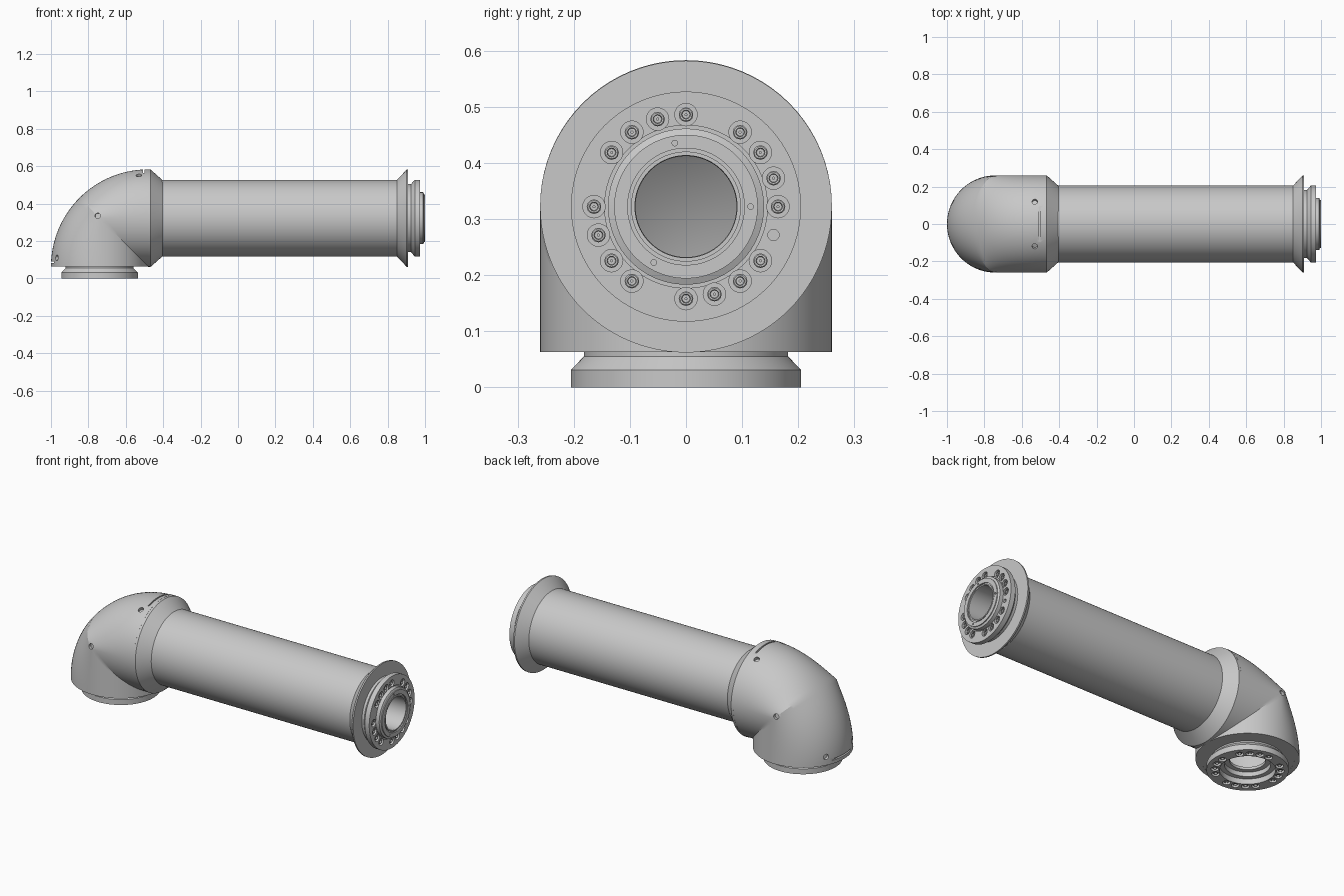
import bpy, bmesh, math
from mathutils import Matrix, Vector

if "Cube" in bpy.data.objects:
    bpy.data.objects.remove(bpy.data.objects["Cube"])

R = 0.26                      # elbow radius
CX, CZ = -0.74, 0.322         # vertical axis x, horizontal axis z
BASE = 0.063                  # underside of the elbow

grey = bpy.data.materials.new("light_grey")
grey.diffuse_color = (0.58, 0.58, 0.58, 1)
grey.use_nodes = True
grey.node_tree.nodes["Principled BSDF"].inputs["Base Color"].default_value = grey.diffuse_color

# axis frames: local z points outwards along each joint axis
END = Matrix.Translation((0, 0, CZ)) @ Matrix.Rotation(math.pi / 2, 4, 'Y')
FOOT = Matrix.Translation((CX, 0, 0)) @ Matrix.Rotation(math.pi, 4, 'X')


def finish(bm, name):
    bmesh.ops.remove_doubles(bm, verts=bm.verts, dist=1e-5)
    bmesh.ops.recalc_face_normals(bm, faces=bm.faces)
    me = bpy.data.meshes.new(name)
    bm.to_mesh(me)
    bm.free()
    ob = bpy.data.objects.new(name, me)
    bpy.context.collection.objects.link(ob)
    me.materials.append(grey)
    return ob


def activate(ob):
    bpy.ops.object.select_all(action='DESELECT')
    ob.select_set(True)
    bpy.context.view_layer.objects.active = ob


def smooth(ob, angle=25):
    activate(ob)
    bpy.ops.object.shade_smooth_by_angle(angle=math.radians(angle))


def add_lathe(bm, profile, mat, n):
    """Closed profile of (height, radius) turned round local z."""
    rings = []
    for i in range(n):
        a = 2 * math.pi * i / n
        rings.append([bm.verts.new(mat @ Vector((r * math.cos(a), r * math.sin(a), h)))
                      for h, r in profile])
    m = len(profile)
    for i in range(n):
        p, q = rings[i], rings[(i + 1) % n]
        for j in range(m):
            k = (j + 1) % m
            bm.faces.new((p[j], p[k], q[k], q[j]))


def lathe(name, profile, mat, n=96):
    bm = bmesh.new()
    add_lathe(bm, profile, mat, n)
    return finish(bm, name)


def drill(ob, holes, boxes=()):
    """Cut round holes (matrix, radius, depth) and box slots out of ob."""
    bm = bmesh.new()
    for mat, r, d in holes:
        bmesh.ops.create_cone(bm, cap_ends=True, segments=20, radius1=r, radius2=r,
                              depth=2 * d, matrix=mat)
    for loc, size in boxes:
        bmesh.ops.create_cube(bm, size=1, matrix=Matrix.Translation(loc)
                              @ Matrix.Diagonal((*size, 1)))
    cutter = finish(bm, "cutter")
    cutter.hide_render = True
    mod = ob.modifiers.new("holes", 'BOOLEAN')
    mod.operation, mod.solver, mod.object = 'DIFFERENCE', 'EXACT', cutter
    activate(ob)
    bpy.ops.object.modifier_apply(modifier=mod.name)
    bpy.data.objects.remove(cutter)


def polar(frame, deg, radius, h):
    a = math.radians(deg)
    return frame @ Matrix.Translation((radius * math.cos(a), radius * math.sin(a), h))


# elbow housing: mitred cylinders inside, rounded back outside, hollow
def elbow_point(theta, phi, scale):
    rc = R / max(math.cos(theta), math.sin(theta))
    c = math.cos(phi)
    rho = rc + scale * c * ((2 * R - rc) if c > 0 else rc)
    return Vector((CX + R - rho * math.cos(theta), scale * R * math.sin(phi),
                   BASE + rho * math.sin(theta)))


bm = bmesh.new()
NT, NP = 40, 80
grid = {}
for s, scale in enumerate((1.0, 0.9)):
    for i in range(NT + 1):
        for j in range(NP):
            grid[s, i, j] = bm.verts.new(
                elbow_point(math.pi / 2 * i / NT, 2 * math.pi * j / NP, scale))
for j in range(NP):
    k = (j + 1) % NP
    for i in range(NT):
        for s in (0, 1):
            bm.faces.new((grid[s, i, j], grid[s, i + 1, j], grid[s, i + 1, k], grid[s, i, k]))
    for i in (0, NT):
        bm.faces.new((grid[0, i, j], grid[0, i, k], grid[1, i, k], grid[1, i, j]))
elbow = finish(bm, "elbow_housing")

# cover screw holes and the two cover slots
holes = []
for side in (-1, 1):
    for loc, nrm in (((-0.53, 0.12, 0.552), (0, 0.46, 0.89)),
                     ((-0.75, 0.258, 0.335), (-0.1, 1, 0.1)),
                     ((-0.97, 0.12, 0.11), (-0.89, 0.46, 0))):
        p = Vector((loc[0], loc[1] * side, loc[2]))
        d = Vector((nrm[0], nrm[1] * side, nrm[2]))
        holes.append((Matrix.Translation(p) @ d.to_track_quat('Z', 'Y').to_matrix().to_4x4(),
                      0.015, 0.018))
drill(elbow, holes, [((-0.503, 0, 0.61), (0.008, 0.26, 0.09)),
                     ((-1.03, 0, 0.086), (0.09, 0.26, 0.008))])
smooth(elbow)

# main tube with a conical collar at each end
smooth(lathe("arm_tube", [(-0.48, 0.234), (-0.48, R), (-0.467, R), (-0.405, 0.205),
                          (0.85, 0.205), (0.902, R), (0.91, R), (0.91, 0.178),
                          (-0.40, 0.178)], END))

# output flange with stepped ring and bore
end_flange = lathe("end_flange", [
    (0.86, 0.09), (0.86, 0.182), (0.925, 0.182), (0.945, 0.205), (0.973, 0.205),
    (0.973, 0.145), (0.968, 0.145), (0.968, 0.139), (0.99, 0.139), (0.995, 0.128),
    (1.0, 0.128), (1.0, 0.104), (0.993, 0.104), (0.993, 0.098), (0.998, 0.098),
    (0.998, 0.091)], END)

# foot flange with recessed socket
foot_flange = lathe("foot_flange", [
    (-0.07, 0.09), (-0.07, 0.236), (-0.0635, 0.236), (-0.0635, 0.182), (-0.055, 0.182),
    (-0.031, 0.205), (0, 0.205), (0, 0.14), (-0.03, 0.14), (-0.03, 0.115),
    (-0.055, 0.115), (-0.055, 0.09)], FOOT)

# bolt circles: four bolts per quadrant
angles = [q * 90 + s * 18 for q in range(4) for s in range(4)]
for flange, frame, face, name in ((end_flange, END, 0.973, "end_bolts"),
                                  (foot_flange, FOOT, 0.0, "foot_bolts")):
    cuts = [(polar(frame, a, 0.164, face), 0.02, 0.018) for a in angles]
    if flange is end_flange:
        cuts.append((polar(frame, 72, 0.164, face), 0.01, 0.018))
        cuts += [(polar(frame, a, 0.115, 1.0), 0.005, 0.01) for a in (190, 90, 330)]
    drill(flange, cuts)
    smooth(flange)
    bm = bmesh.new()
    for a in angles:
        add_lathe(bm, [(-0.02, 0.002), (-0.02, 0.013), (-0.006, 0.013), (-0.004, 0.011),
                       (-0.004, 0.008), (-0.012, 0.007), (-0.012, 0.002)],
                  polar(frame, a, 0.164, face), 12)
    smooth(finish(bm, name), 35)
